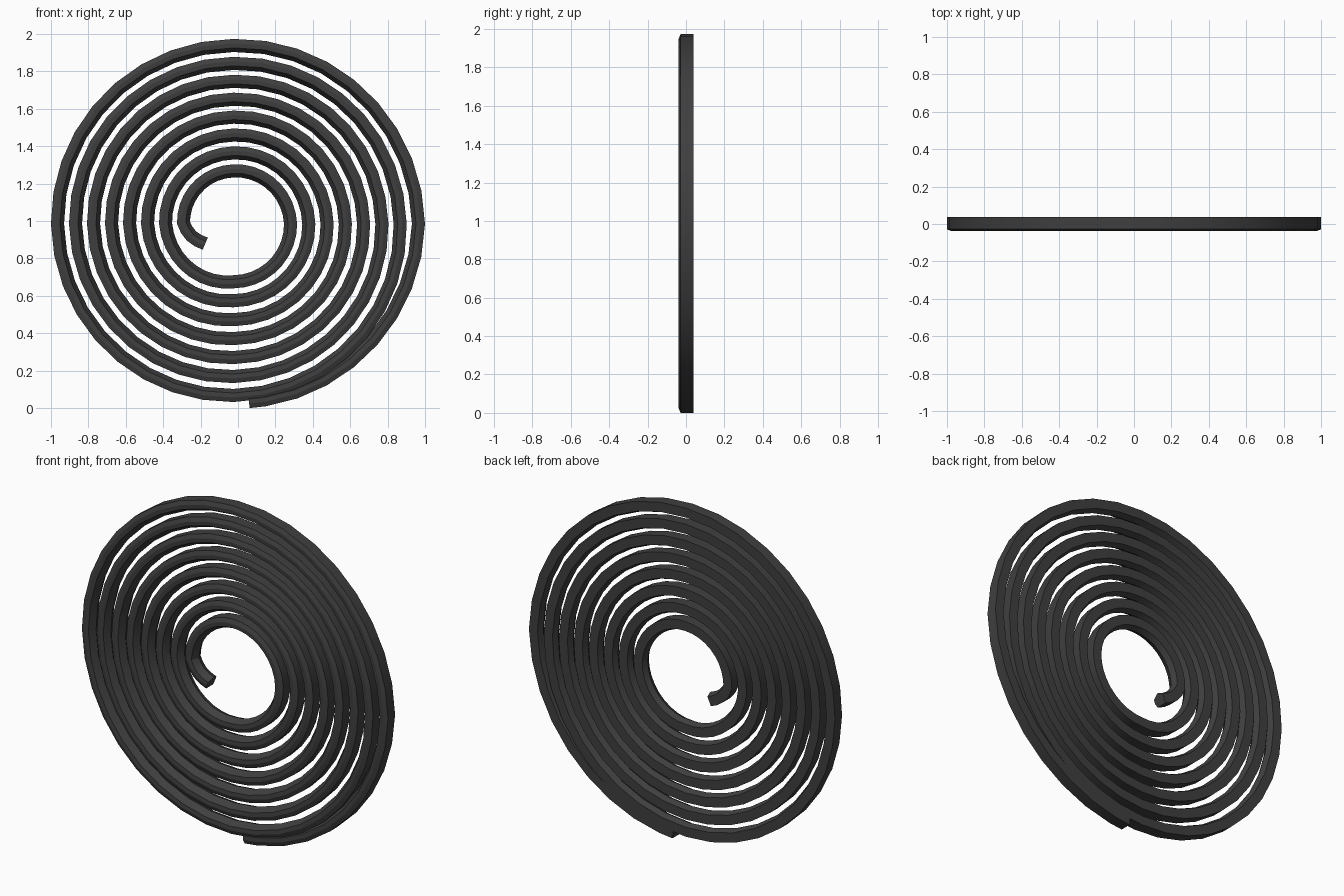
import bpy, bmesh, math
from mathutils import Vector

if "Cube" in bpy.data.objects:
    bpy.data.objects.remove(bpy.data.objects["Cube"])

CX, CZ = -0.024, 0.985          # spiral centre
STEP = 10                       # degrees per segment

# Outer-edge radius knots: degrees clockwise from the left, radius
QUARTERS = [(0.302, 0.0963), (0.318, 0.0958), (0.340, 0.0977), (0.345, 0.1013)]
knots = [(-40, 0.215), (-15, 0.277)]
for turn in range(8):
    for q, (r0, pitch) in enumerate(QUARTERS):
        if turn == 7 and q == 3:
            break
        knots.append((360 * turn + 90 * q, r0 + pitch * turn))
knots += [(2747, 1.002), (2785, 0.989)]   # outer tail tucks in


def radius(t):
    for (a, ra), (b, rb) in zip(knots, knots[1:]):
        if t <= b:
            return ra + (rb - ra) * (t - a) / (b - a)
    return knots[-1][1]


def edge_point(t):
    a = math.radians(180 - t)
    r = radius(t)
    return Vector((CX + r * math.cos(a), 0, CZ + r * math.sin(a)))


# Five-sided section: (distance inward from outer edge, y)
SECTION = [(0.0, 0.038), (0.0, -0.028), (0.024, -0.038),
           (0.048, -0.036), (0.070, 0.004), (0.056, 0.038)]

angles = list(range(-40, 2785, STEP)) + [2785]
points = [edge_point(t) for t in angles]

# Sweep the section along the spiral
bm = bmesh.new()
rings = []
for i, p in enumerate(points):
    tangent = points[min(i + 1, len(points) - 1)] - points[max(i - 1, 0)]
    tangent.normalize()
    inward = Vector((tangent.z, 0, -tangent.x))
    rings.append([bm.verts.new(p + inward * d + Vector((0, y, 0))) for d, y in SECTION])
n = len(SECTION)
for a, b in zip(rings, rings[1:]):
    for k in range(n):
        bm.faces.new((a[k], a[(k + 1) % n], b[(k + 1) % n], b[k]))
bm.faces.new(rings[0])
bm.faces.new(rings[-1])
bmesh.ops.recalc_face_normals(bm, faces=bm.faces)

mesh = bpy.data.meshes.new("spiral_coil")
bm.to_mesh(mesh)
bm.free()
coil = bpy.data.objects.new("spiral_coil", mesh)
bpy.context.collection.objects.link(coil)

# Dark charcoal colour
mat = bpy.data.materials.new("charcoal")
mat.diffuse_color = (0.05, 0.05, 0.05, 1)
mat.use_nodes = True
mat.node_tree.nodes["Principled BSDF"].inputs["Base Color"].default_value = mat.diffuse_color
mesh.materials.append(mat)

bpy.context.view_layer.objects.active = coil
coil.select_set(True)
bpy.ops.object.shade_smooth_by_angle(angle=math.radians(25))
